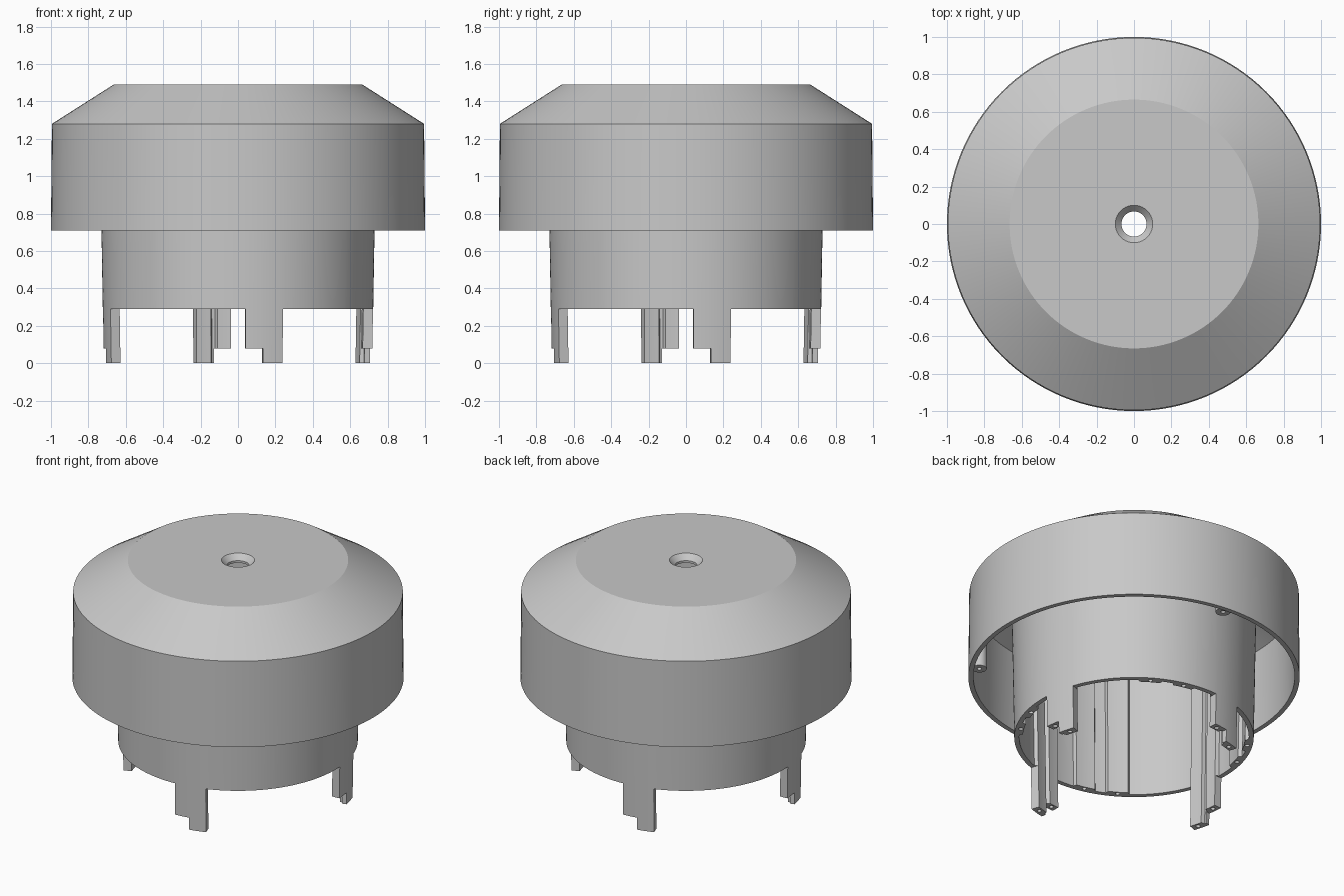
import bpy, bmesh
from math import radians, sin, cos, pi

if "Cube" in bpy.data.objects:
    bpy.data.objects.remove(bpy.data.objects["Cube"])

GREY = bpy.data.materials.new("light_grey")
GREY.diffuse_color = (0.58, 0.58, 0.58, 1)
GREY.use_nodes = True
GREY.node_tree.nodes["Principled BSDF"].inputs["Base Color"].default_value = GREY.diffuse_color


def finish(bm, name):
    bmesh.ops.recalc_face_normals(bm, faces=bm.faces[:])
    me = bpy.data.meshes.new(name)
    bm.to_mesh(me)
    bm.free()
    ob = bpy.data.objects.new(name, me)
    bpy.context.collection.objects.link(ob)
    me.materials.append(GREY)
    return ob


def smooth(ob):
    bpy.ops.object.select_all(action='DESELECT')
    ob.select_set(True)
    bpy.context.view_layer.objects.active = ob
    bpy.ops.object.shade_smooth_by_angle(angle=radians(25))


def lathe(name, profile, steps, centre=(0, 0)):
    """Spin a closed (radius, z) profile round a vertical axis."""
    bm = bmesh.new()
    rings = []
    for i in range(steps):
        a = 2 * pi * i / steps
        rings.append([bm.verts.new((centre[0] + r * cos(a), centre[1] + r * sin(a), z))
                      for r, z in profile])
    n = len(profile)
    for i in range(steps):
        a, b = rings[i], rings[(i + 1) % steps]
        for j in range(n):
            k = (j + 1) % n
            bm.faces.new((a[j], b[j], b[k], a[k]))
    ob = finish(bm, name)
    smooth(ob)
    return ob


# Hollow chamfered cap with a countersunk hole
lathe("cap", [(1.0, 0.71), (0.995, 1.28), (0.665, 1.49), (0.10, 1.49), (0.067, 1.455),
              (0.067, 1.44), (0.65, 1.44), (0.965, 1.245), (0.97, 0.71)], 128)

# Three drilled screw posts against the cap wall
for k in range(3):
    a = radians(85 + 120 * k)
    lathe(f"cap_post_{k + 1}", [(0.014, 0.72), (0.045, 0.72), (0.045, 1.27), (0.014, 1.27)],
          24, (0.937 * cos(a), 0.937 * sin(a)))

# Inner sleeve: wall with inside ribs and four stepped legs, repeating every 90 degrees
LEG = (3.2, 10.8, 19.4)                                    # leg start, step, end
RIBS = [(3.2, 9.5), (12.5, 19.4), (53, 63.5), (70.5, 81)]  # rib start, end
RAMP = 0.8
LEVELS = [0.0, 0.08, 0.29, 1.44]


def inner_radius(a):
    bump = 0
    for s, e in RIBS:
        bump = max(bump, 1 - max(s - a, a - e, 0) / RAMP)
    return 0.688 - 0.022 * max(bump, 0)


def lowest_level(a):
    if LEG[1] < a < LEG[2]:
        return 0
    return 1 if LEG[0] < a < LEG[1] else 2


marks = set(LEG)
for s, e in RIBS:
    marks |= {s - RAMP, s, e, e + RAMP}
marks |= {float(t) for t in range(0, 90, 2) if all(abs(t - m) > 0.6 for m in marks)}
marks = sorted(marks)
angles = [(q * 90 + m, inner_radius(m)) for q in range(4) for m in marks]
count = len(angles)
low = []
for i in range(count):
    a0 = angles[i][0]
    a1 = angles[(i + 1) % count][0] + (360 if i == count - 1 else 0)
    low.append(lowest_level(((a0 + a1) / 2) % 90))

bm = bmesh.new()
cache = {}


def vert(i, level, outer):
    i %= count
    key = (i, level, outer)
    if key not in cache:
        a, r = angles[i]
        z = LEVELS[level]
        r = (0.718 if outer else r) + 0.017 * z
        cache[key] = bm.verts.new((r * cos(radians(a)), r * sin(radians(a)), z))
    return cache[key]


for i in range(count):
    for lv in range(low[i], 3):
        for o in (True, False):
            bm.faces.new((vert(i, lv, o), vert(i + 1, lv, o),
                          vert(i + 1, lv + 1, o), vert(i, lv + 1, o)))
        # leg side walls
        for side, other in ((i, low[i - 1]), (i + 1, low[(i + 1) % count])):
            if lv < other:
                bm.faces.new((vert(side, lv, True), vert(side, lv, False),
                              vert(side, lv + 1, False), vert(side, lv + 1, True)))
    for lv in (low[i], 3):
        bm.faces.new((vert(i, lv, True), vert(i + 1, lv, True),
                      vert(i + 1, lv, False), vert(i, lv, False)))
sleeve = finish(bm, "sleeve_with_legs")

# Small blind holes up into each rib
bm = bmesh.new()
for q in range(4):
    for s, e in RIBS:
        mid = (s + e) / 2
        z = LEVELS[lowest_level(mid)]
        a = radians(q * 90 + mid)
        made = bmesh.ops.create_cone(bm, cap_ends=True, segments=12, radius1=0.014,
                                     radius2=0.014, depth=0.3)["verts"]
        bmesh.ops.translate(bm, verts=made, vec=(0.69 * cos(a), 0.69 * sin(a), z + 0.1))
cutter = finish(bm, "hole_cutter")
cutter.hide_render = True

mod = sleeve.modifiers.new("holes", 'BOOLEAN')
mod.operation = 'DIFFERENCE'
mod.solver = 'EXACT'
mod.object = cutter
bpy.context.view_layer.objects.active = sleeve
bpy.ops.object.modifier_apply(modifier=mod.name)
bpy.data.objects.remove(cutter)
smooth(sleeve)
